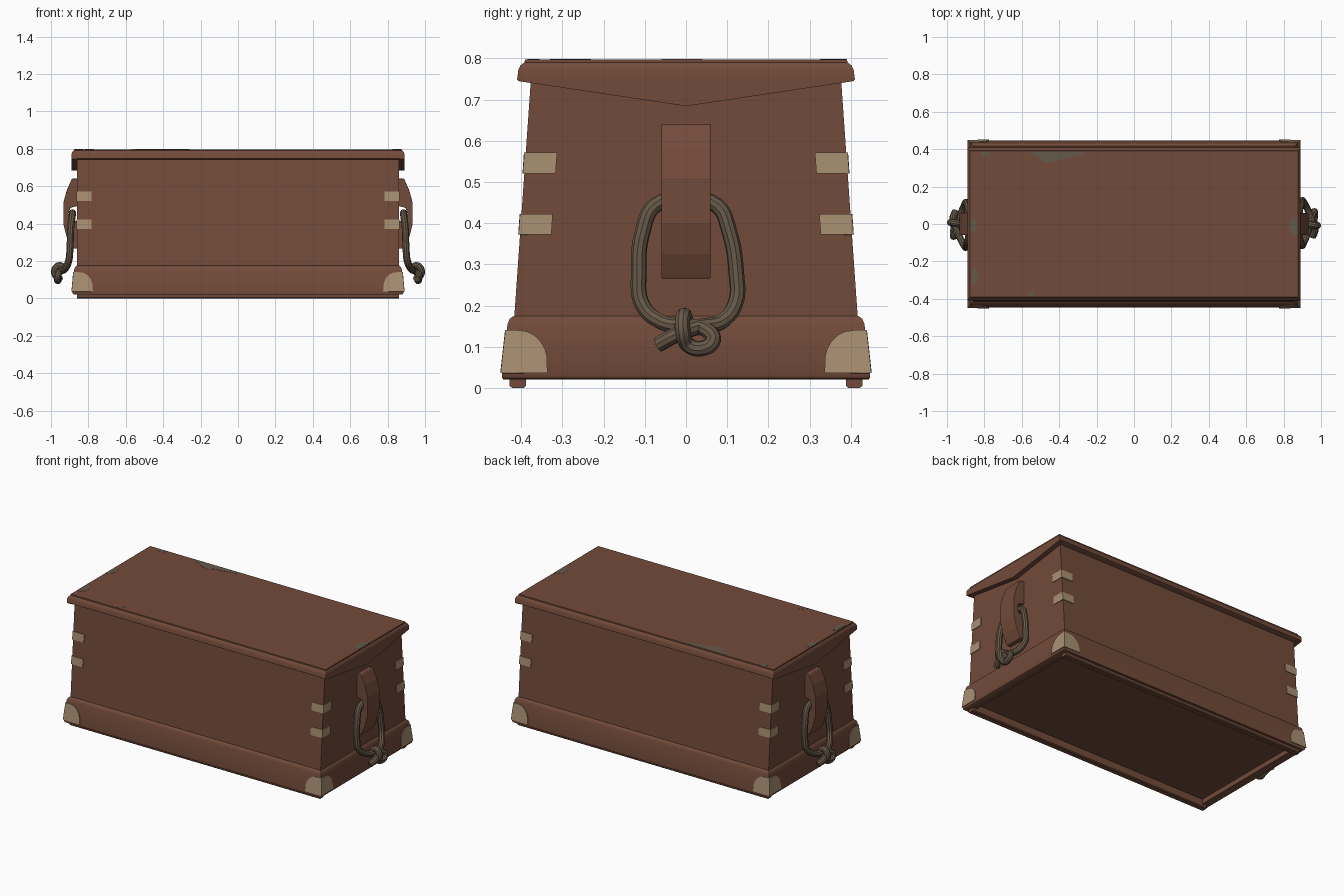
import bpy, bmesh, math
from mathutils import Matrix, Vector

cube = bpy.data.objects.get("Cube")
if cube:
    bpy.data.objects.remove(cube, do_unlink=True)


def material(name, rgb):
    m = bpy.data.materials.new(name)
    m.use_nodes = True
    m.diffuse_color = (*rgb, 1)
    m.node_tree.nodes["Principled BSDF"].inputs["Base Color"].default_value = (*rgb, 1)
    return m


WOOD = material("red brown wood", (0.17, 0.07, 0.042))
BONE = material("pale tan inlay", (0.40, 0.28, 0.17))
ROPE = material("grey brown rope", (0.135, 0.10, 0.065))
WORN = material("worn grey wood", (0.13, 0.10, 0.07))


def finish(name, bm, mat, smooth=False, normals=True):
    if normals:
        bmesh.ops.recalc_face_normals(bm, faces=bm.faces)
    mesh = bpy.data.meshes.new(name)
    bm.to_mesh(mesh)
    bm.free()
    mesh.materials.append(mat)
    ob = bpy.data.objects.new(name, mesh)
    bpy.context.collection.objects.link(ob)
    if smooth:
        bpy.ops.object.select_all(action="DESELECT")
        ob.select_set(True)
        bpy.context.view_layer.objects.active = ob
        bpy.ops.object.shade_smooth_by_angle(angle=math.radians(35))
    return ob


def loft(name, rings, mat, smooth=False):
    """Stack of rectangles given as (half x, half y, z), capped at both ends."""
    bm = bmesh.new()
    loops = [[bm.verts.new((sx * hx, sy * hy, z))
              for sx, sy in ((-1, -1), (1, -1), (1, 1), (-1, 1))] for hx, hy, z in rings]
    for a, b in zip(loops, loops[1:]):
        for i in range(4):
            j = (i + 1) % 4
            bm.faces.new((a[i], a[j], b[j], b[i]))
    bm.faces.new(loops[0])
    bm.faces.new(loops[-1])
    return finish(name, bm, mat, smooth)


def prism(name, points, offset, mat, bevel=0):
    """Flat outline of 3D points extruded along an offset."""
    bm = bmesh.new()
    face = bm.faces.new([bm.verts.new(p) for p in points])
    top = bmesh.ops.extrude_face_region(bm, geom=[face])["geom"]
    moved = [v for v in top if isinstance(v, bmesh.types.BMVert)]
    bmesh.ops.translate(bm, verts=moved, vec=Vector(offset))
    ob = finish(name, bm, mat)
    if bevel:
        mod = ob.modifiers.new("soft edges", "BEVEL")
        mod.width, mod.segments = bevel, 2
    return ob


# Half sizes of the tapering walls at a height
def body_half(z):
    return 0.86, 0.417 - 0.07 * (z - 0.17)


def base_half(z):
    return 0.887 - 0.09 * (z - 0.03), 0.447 - 0.11 * (z - 0.03)


def corner_wrap(name, outline, half, sx, sy):
    """Thin plate folded round a corner; outline is (inset from corner, z)."""
    bm = bmesh.new()
    for side in (0, 1):
        verts = []
        for t, z in outline:
            hx, hy = (h + 0.002 for h in half(z))
            x, y = (hx, hy - t) if side else (hx - t, hy)
            verts.append(bm.verts.new((sx * x, sy * y, z)))
        bm.faces.new(verts)
    bmesh.ops.remove_doubles(bm, verts=bm.verts, dist=0.0005)
    ob = finish(name, bm, BONE)
    mod = ob.modifiers.new("thickness", "SOLIDIFY")
    mod.thickness, mod.offset = 0.005, 0


# Box, moulded base with a recessed underside, and runners
loft("chest_body", [(*body_half(z), z) for z in (0.16, 0.75)], WOOD)
loft("base_skirt", [(0.83, 0.39, 0.05), (0.83, 0.39, 0.02), (0.875, 0.443, 0.02),
                    (0.882, 0.446, 0.024), (*base_half(0.035), 0.035),
                    (*base_half(0.155), 0.155), (0.871, 0.428, 0.168),
                    (0.862, 0.418, 0.175)], WOOD, True)
for side, label in ((-1, "front"), (1, "back")):
    y = 0.408 * side
    prism(label + "_runner", [(-0.86, y + dy, z) for dy, z in
          ((-0.02, 0.025), (-0.02, 0.005), (-0.014, 0), (0.014, 0), (0.02, 0.005), (0.02, 0.025))],
          (1.72, 0, 0), WOOD)

# Lid with rounded edge and pointed end cleats
loft("lid", [(0.884, 0.402, 0.744), (0.89, 0.41, 0.749), (0.89, 0.407, 0.772),
             (0.886, 0.402, 0.783), (0.878, 0.392, 0.79), (0.878, 0.391, 0.797)], WOOD, True)
for side, label in ((1, "left"), (-1, "right")):
    prism(label + "_lid_cleat", [(side * 0.86, y, z) for y, z in
          ((-0.408, 0.755), (-0.408, 0.745), (0, 0.684), (0.408, 0.745), (0.408, 0.755))],
          (side * 0.03, 0, 0), WOOD)

# Corner inlays: two bands on the body and a rounded guard on the base
guard = [(0, 0.036), (0, 0.14), (0.03, 0.14)]
guard += [(0.03 + 0.08 * math.sin(a), 0.05 + 0.09 * math.cos(a))
          for a in (math.radians(15 * k) for k in range(1, 7))] + [(0.113, 0.036)]
for sx in (-1, 1):
    for sy in (-1, 1):
        tag = ("left" if sx > 0 else "right") + ("_back" if sy > 0 else "_front")
        corner_wrap(tag + "_corner_guard", guard, base_half, sx, sy)
        for z, level in ((0.372, "lower"), (0.521, "upper")):
            corner_wrap(f"{tag}_{level}_band", [(0, z), (0, z + 0.05), (0.078, z + 0.05),
                                                (0.078, z)], body_half, sx, sy)

# Handle blocks with a rope hole, and knotted rope loops
block = [(0.855, 0.64), (0.888, 0.64), (0.915, 0.58), (0.934, 0.51), (0.934, 0.40),
         (0.915, 0.325), (0.888, 0.266), (0.855, 0.266), (0.855, 0.41), (0.895, 0.425),
         (0.906, 0.455), (0.895, 0.485), (0.855, 0.495)]
rope = [(.955, -.068, .105), (.968, -.025, .128), (.948, .03, .148), (.925, .085, .16),
        (.905, .12, .205), (.898, .122, .28), (.894, .105, .38), (.886, .075, .443),
        (.885, 0, .458), (.886, -.075, .443), (.894, -.105, .38), (.898, -.115, .28),
        (.905, -.105, .2), (.925, -.055, .158), (.938, 0, .15), (.955, .05, .14),
        (.965, .066, .116), (.965, .04, .096), (.962, .005, .105), (.981, -.008, .14),
        (.96, -.006, .175), (.925, 0, .165)]


def rope_mesh(name):
    curve = bpy.data.curves.new(name, "CURVE")
    curve.dimensions = "3D"
    curve.bevel_depth, curve.bevel_resolution, curve.resolution_u = 0.019, 3, 5
    curve.use_fill_caps = True
    spline = curve.splines.new("BEZIER")
    spline.bezier_points.add(len(rope) - 1)
    for bp, co in zip(spline.bezier_points, rope):
        bp.co = co
        bp.handle_left_type = bp.handle_right_type = "AUTO"
    temp = bpy.data.objects.new("rope_path", curve)
    bpy.context.collection.objects.link(temp)
    bpy.context.view_layer.update()
    mesh = bpy.data.meshes.new_from_object(temp.evaluated_get(bpy.context.evaluated_depsgraph_get()))
    bpy.data.objects.remove(temp, do_unlink=True)
    bm = bmesh.new()
    bm.from_mesh(mesh)
    return bm


for angle, label in ((0, "left"), (math.pi, "right")):
    turn = Matrix.Rotation(angle, 4, "Z")
    ob = prism(label + "_handle_block", [(x, -0.06, z) for x, z in block], (0, 0.12, 0), WOOD, 0.003)
    ob.data.transform(turn)
    ob = finish(label + "_rope_handle", rope_mesh(label), ROPE, True)
    ob.data.transform(turn)

# Worn patches on the lid
patches = {
    "back": [(-.54, .388), (-.56, .375), (-.51, .355), (-.48, .33), (-.44, .325), (-.40, .345),
             (-.34, .355), (-.27, .37), (-.26, .388)],
    "back_right": [(-.82, .37), (-.80, .39), (-.77, .385), (-.77, .365), (-.80, .355)],
    "front_right": [(-.87, -.33), (-.87, -.24), (-.85, -.23), (-.83, -.29), (-.85, -.33)],
    "right": [(-.875, -.05), (-.875, .03), (-.85, .03), (-.84, 0), (-.85, -.04)],
    "left": [(.875, -.06), (.875, .04), (.84, .03), (.825, 0), (.84, -.05)],
    "front": [(-.57, -.385), (-.55, -.36), (-.53, -.355), (-.54, -.385)],
}
for label, pts in patches.items():
    prism(label + "_worn_patch", [(x, y, 0.796) for x, y in pts], (0, 0, 0.002), WORN)
